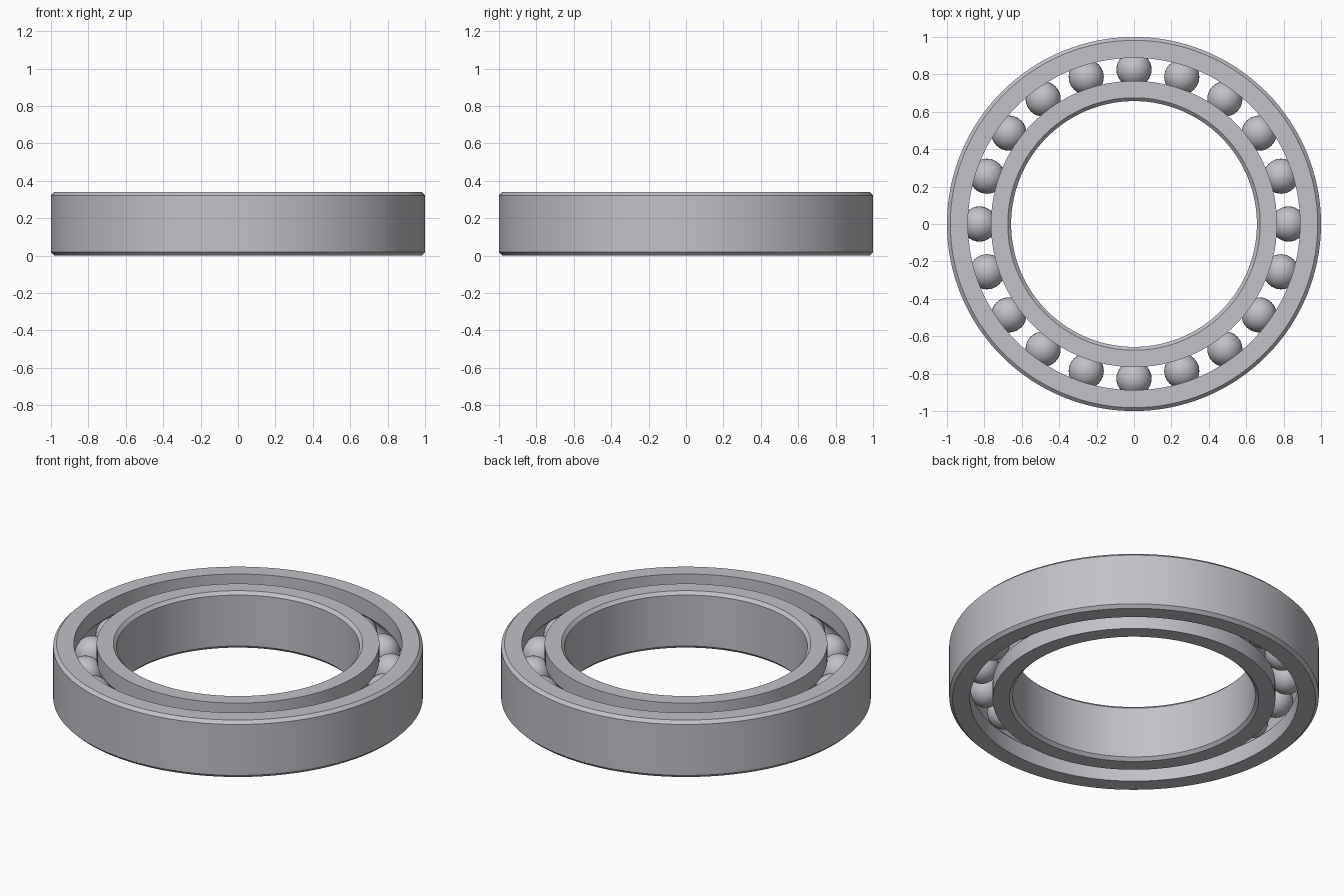
import bpy, bmesh, math
from mathutils import Matrix

cube = bpy.data.objects.get("Cube")
if cube:
    bpy.data.objects.remove(cube, do_unlink=True)

HEIGHT = 0.34
CHAMFER = 0.018
PITCH = 0.8265        # radius of the circle through the ball centres
GAP = 0.0615          # pitch circle to either ring's plain face
BALL_R = 0.094
GROOVE_R = 0.095
BALLS = 20
SEGMENTS = 128

steel = bpy.data.materials.new("brushed_steel")
steel.use_nodes = True
colour = (0.52, 0.54, 0.57, 1)
steel.diffuse_color = colour
steel.node_tree.nodes["Principled BSDF"].inputs["Base Color"].default_value = colour


def finish(name, bm):
    """Turn a bmesh into a smooth-shaded steel object with sharp edges kept."""
    bmesh.ops.recalc_face_normals(bm, faces=bm.faces)
    mesh = bpy.data.meshes.new(name)
    bm.to_mesh(mesh)
    bm.free()
    mesh.materials.append(steel)
    obj = bpy.data.objects.new(name, mesh)
    bpy.context.collection.objects.link(obj)
    bpy.ops.object.select_all(action="DESELECT")
    obj.select_set(True)
    bpy.context.view_layer.objects.active = obj
    bpy.ops.object.shade_smooth_by_angle(angle=math.radians(30))
    return obj


def ring(name, back_r, side):
    """Lathe a race: chamfered on the back, ball groove on the side facing the pitch circle."""
    face_r = PITCH + side * GAP
    edge_r = back_r - side * CHAMFER
    sweep = math.acos(GAP / GROOVE_R)
    steps = 12
    profile = [(edge_r, 0), (face_r, 0)]
    for i in range(steps + 1):
        a = sweep * (2 * i / steps - 1)
        profile.append((PITCH + side * GROOVE_R * math.cos(a),
                        HEIGHT / 2 + GROOVE_R * math.sin(a)))
    profile += [(face_r, HEIGHT), (edge_r, HEIGHT),
                (back_r, HEIGHT - CHAMFER), (back_r, CHAMFER)]

    bm = bmesh.new()
    loops = []
    for k in range(SEGMENTS):
        t = math.tau * k / SEGMENTS
        loops.append([bm.verts.new((r * math.cos(t), r * math.sin(t), z)) for r, z in profile])
    for k, here in enumerate(loops):
        there = loops[(k + 1) % SEGMENTS]
        for i in range(len(profile)):
            j = (i + 1) % len(profile)
            bm.faces.new((here[i], there[i], there[j], here[j]))
    return finish(name, bm)


# Races
ring("outer_ring", 1.0, 1)
ring("inner_ring", 0.657, -1)

# Balls evenly spaced round the pitch circle
for n in range(BALLS):
    t = math.tau * n / BALLS
    bm = bmesh.new()
    bmesh.ops.create_uvsphere(
        bm, u_segments=32, v_segments=16, radius=BALL_R,
        matrix=Matrix.Translation((PITCH * math.cos(t), PITCH * math.sin(t), HEIGHT / 2)))
    finish(f"ball_{n + 1}", bm)
